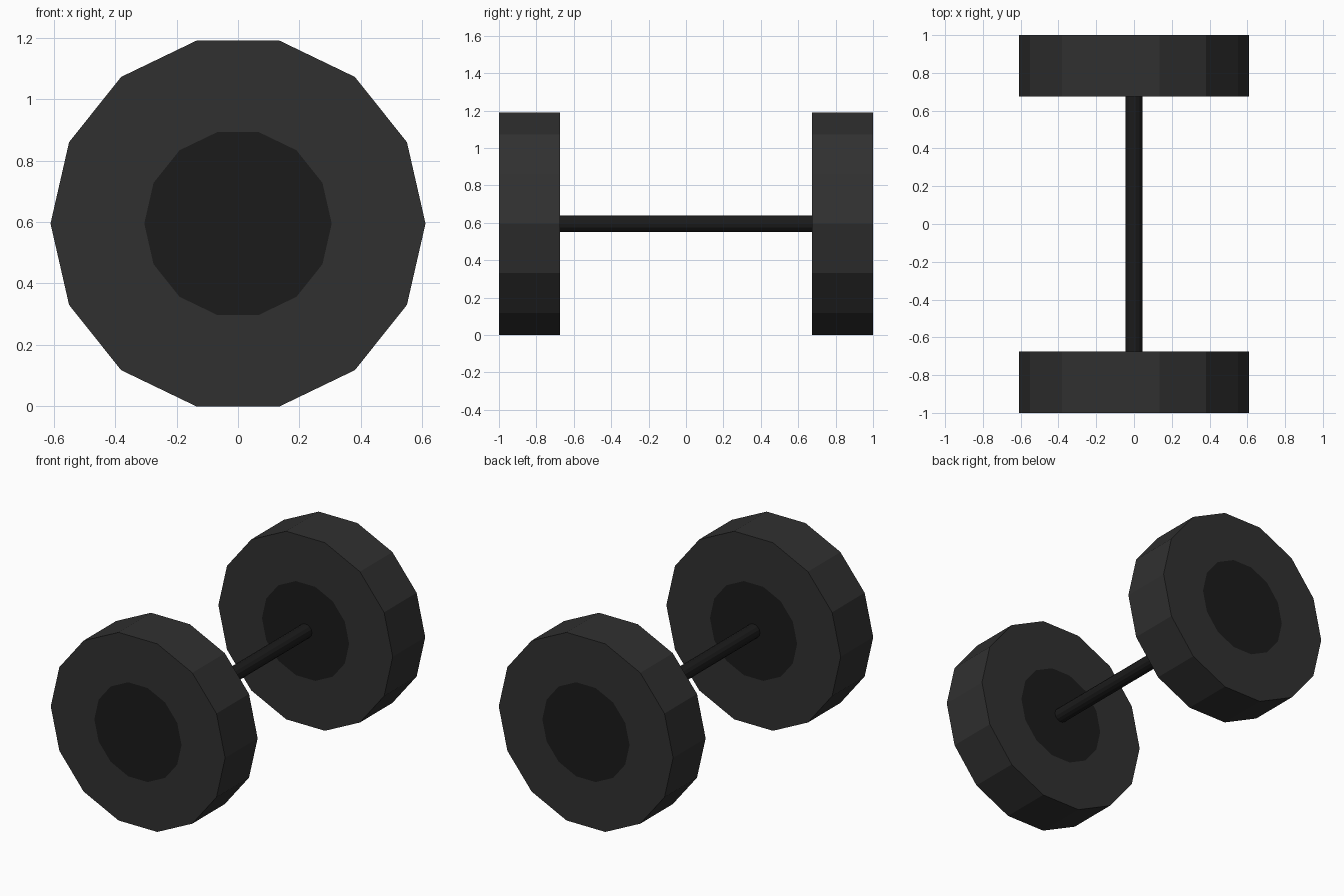
import bpy, bmesh
from math import cos, sin, tau

if "Cube" in bpy.data.objects:
    bpy.data.objects.remove(bpy.data.objects["Cube"])

SIDES, CENTRE_Z = 14, 0.595


def material(name, v):
    m = bpy.data.materials.new(name)
    m.diffuse_color = (v, v, v, 1)
    m.use_nodes = True
    m.node_tree.nodes["Principled BSDF"].inputs["Base Color"].default_value = m.diffuse_color
    return m


rubber = material("dark_grey", 0.03)
black = material("near_black", 0.011)


def ring(bm, radius, y):
    return [bm.verts.new((radius * cos(tau * i / SIDES), y,
                          CENTRE_Z + radius * sin(tau * i / SIDES)))
            for i in range(SIDES)]


def lathe(name, profile, mats, dark_caps):
    """Join rings of (radius, y) into a closed faceted solid along y."""
    bm = bmesh.new()
    rings = [ring(bm, r, y) for r, y in profile]
    for a, b in zip(rings, rings[1:]):
        for i in range(SIDES):
            j = (i + 1) % SIDES
            bm.faces.new((a[i], a[j], b[j], b[i]))
    for cap in (rings[0], rings[-1]):
        bm.faces.new(cap).material_index = dark_caps
    bmesh.ops.recalc_face_normals(bm, faces=bm.faces)
    me = bpy.data.meshes.new(name)
    bm.to_mesh(me)
    bm.free()
    for m in mats:
        me.materials.append(m)
    ob = bpy.data.objects.new(name, me)
    bpy.context.collection.objects.link(ob)
    return ob


# Weights with flush dark centre discs on both faces
for name, s in (("front_weight", -1), ("back_weight", 1)):
    lathe(name, [(0.305, s), (0.61, s), (0.61, s * 0.675), (0.305, s * 0.675)],
          [rubber, black], 1)

# Handle bar
bar = lathe("handle_bar", [(0.045, -0.675), (0.045, 0.675)], [black], 0)
